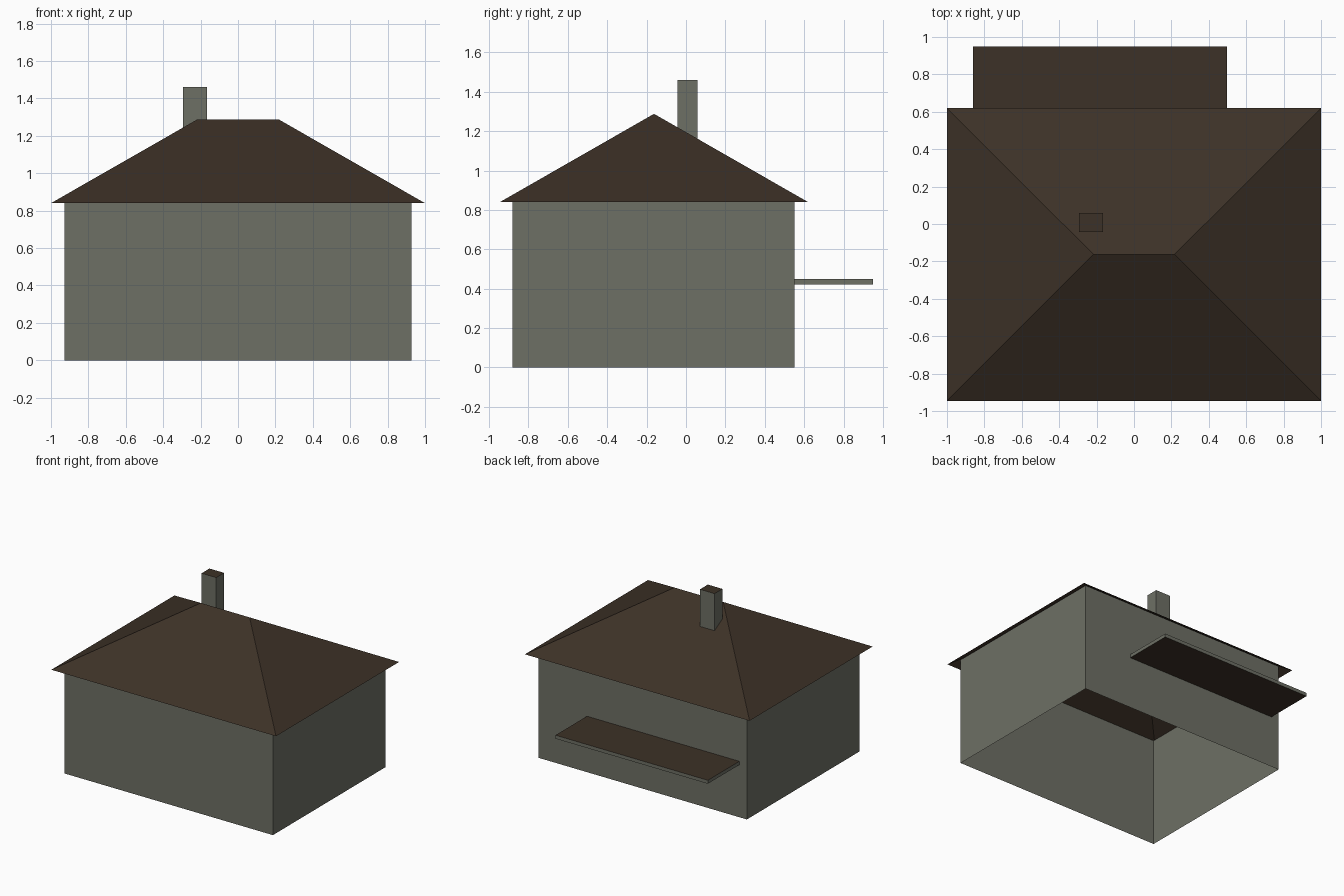
import bpy, bmesh
from mathutils import Vector

default = bpy.data.objects.get("Cube")
if default:
    bpy.data.objects.remove(default, do_unlink=True)


def make_material(name, rgb):
    mat = bpy.data.materials.new(name)
    mat.use_nodes = True
    mat.diffuse_color = (*rgb, 1)
    mat.node_tree.nodes["Principled BSDF"].inputs["Base Color"].default_value = (*rgb, 1)
    return mat


grey = make_material("grey plaster", (0.155, 0.16, 0.13))
brown = make_material("dark brown tile", (0.046, 0.031, 0.020))


def add_box(name, low, high, open_sides=(), ridge=None):
    """Box with grey sides and brown slopes and flats; ridge turns its top into a hip roof."""
    low, high = Vector(low), Vector(high)
    bm = bmesh.new()
    bmesh.ops.create_cube(bm, size=1)
    for v in bm.verts:
        v.co = Vector((h if c > 0 else l for c, l, h in zip(v.co, low, high)))
    bm.normal_update()
    # Remove the faces left open
    drop = [f for f in bm.faces if any(f.normal.dot(Vector(d)) > 0.9 for d in open_sides)]
    bmesh.ops.delete(bm, geom=drop, context="FACES")
    # Draw the top corners together into a ridge line
    if ridge:
        for v in bm.verts:
            if v.co.z > low.z:
                v.co.x = ridge if v.co.x > 0 else -ridge
                v.co.y = (low.y + high.y) / 2
        bmesh.ops.remove_doubles(bm, verts=bm.verts, dist=0.001)
    bm.normal_update()
    for f in bm.faces:
        f.material_index = int(abs(f.normal.z) > 0.3)
    mesh = bpy.data.meshes.new(name)
    bm.to_mesh(mesh)
    bm.free()
    mesh.materials.append(grey)
    mesh.materials.append(brown)
    obj = bpy.data.objects.new(name, mesh)
    bpy.context.collection.objects.link(obj)
    return obj


UP, DOWN, FRONT = (0, 0, 1), (0, 0, -1), (0, -1, 0)

# House shell, open at the floor and under the roof
add_box("walls", (-0.927, -0.88, 0), (0.927, 0.55, 0.877), (UP, DOWN))

# Hip roof sheet with overhanging eaves
add_box("roof", (-1, -0.945, 0.84), (1, 0.62, 1.288), (DOWN,), ridge=0.217)

# Chimney rising through the back slope
add_box("chimney", (-0.295, -0.042, 1.14), (-0.165, 0.058, 1.46), (DOWN,))

# Balcony slab on the back wall
add_box("balcony", (-0.86, 0.55, 0.422), (0.497, 0.95, 0.45), (FRONT,))
